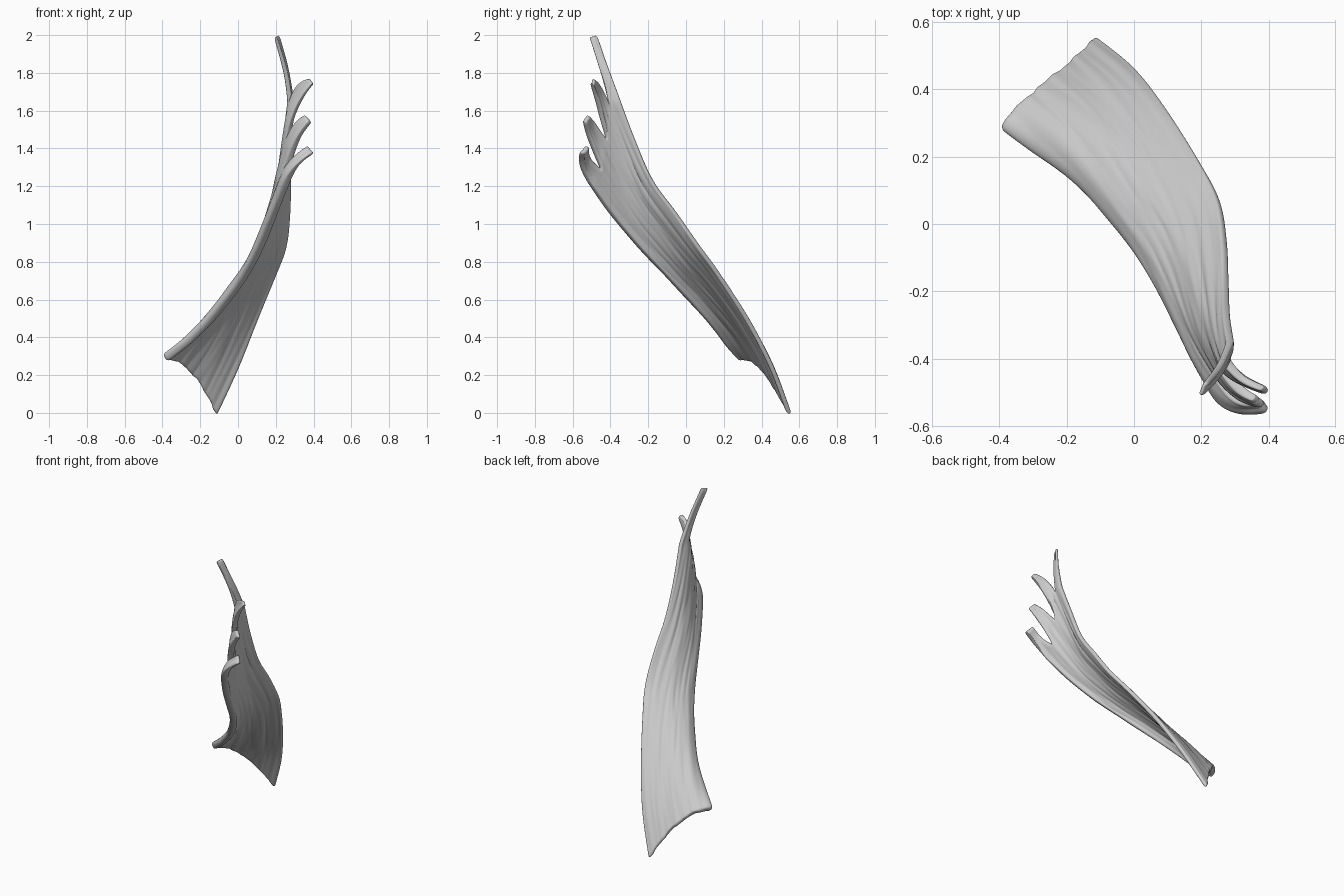
import bpy, bmesh, math, random
from mathutils import Vector, noise

random.seed(4)
cube = bpy.data.objects.get("Cube")
if cube:
    bpy.data.objects.remove(cube)

# Long edges of the twisted sheet, base to crown
LOW_EDGE = [(-.395, .28, .295), (-.265, .20, .41), (-.165, .12, .505), (-.077, .02, .605), (.003, -.08, .705),
            (.063, -.175, .80), (.12, -.29, .925), (.178, -.405, 1.06), (.233, -.503, 1.195)]
HIGH_EDGE = [(-.115, .558, -.012), (0, .465, .24), (.1, .335, .49), (.2, .175, .74), (.253, .065, .89),
             (.272, -.055, 1.06), (.272, -.175, 1.23), (.27, -.27, 1.45), (.28, -.345, 1.65)]
# Crown corners: outer edge, three notches, outer edge
CROWN = [Vector(p) for p in (LOW_EDGE[-1], (.27, -.45, 1.29), (.27, -.42, 1.45),
                             (.277, -.41, 1.64), HIGH_EDGE[-1])]
CROWN_U = [0, .22, .5, .8, 1]
# Prongs: columns, bend point, tip centre, half width at the tip
PRONGS = [(6, (.285, -.56, 1.33), (.385, -.54, 1.395), (-.016, .015, .018)),
          (8, (.30, -.505, 1.50), (.37, -.53, 1.56), (-.013, .012, .015)),
          (8, (.30, -.46, 1.70), (.39, -.495, 1.755), (-.008, .007, .012)),
          (5, (.265, -.425, 1.8), (.205, -.492, 1.995), (.01, .02, .006))]
ROWS, PRONG_ROWS = 44, 9


def along(points, t):
    """Smooth point at t (0 to 1) on a path."""
    x = t * (len(points) - 1)
    i = max(0, min(int(x), len(points) - 2))
    f = x - i
    p = [Vector(points[max(0, min(len(points) - 1, i + k))]) for k in (-1, 0, 1, 2)]
    return (p[1] * 2 + (p[2] - p[0]) * f + (p[0] * 2 - p[1] * 5 + p[2] * 4 - p[3]) * f * f
            + (p[1] * 3 - p[0] - p[2] * 3 + p[3]) * f ** 3) / 2


bm = bmesh.new()
shift = {}
weights = []


def add_vert(co, u, v):
    """Vertex with its belly, curled lip, fibre relief and thickness."""
    fibre = noise.noise(Vector((u * 16, v * 2.5, 0))) * .006
    fibre += noise.noise(Vector((u * 40, v * 5, 3))) * .005
    belly = .05 * math.sin(math.pi * u ** .6)
    lip = .03 * max(0, 1 - u / .16) ** 2 * min(1, v * 10)
    vert = bm.verts.new(co)
    shift[vert] = (belly - lip) * max(0, 1 - .7 * v) + fibre
    weights.append((1 - .5 * u) * (1 - .9 * max(0, v - 1)))
    return vert


def skin(rows):
    for a, b in zip(rows, rows[1:]):
        for i in range(len(a) - 1):
            bm.faces.new((a[i], b[i], b[i + 1], a[i + 1]))


# Columns across the sheet, grouped by prong
columns = [(0.0, CROWN[0])]
for s, prong in enumerate(PRONGS):
    for j in range(1, prong[0] + 1):
        f = j / prong[0]
        columns.append((CROWN_U[s] + (CROWN_U[s + 1] - CROWN_U[s]) * f, CROWN[s].lerp(CROWN[s + 1], f)))

# Main sheet with a ragged base
sheet = []
for r in range(ROWS + 1):
    row = []
    for u, crown in columns:
        v = r / ROWS
        t = v if r else random.uniform(-.006, .006)
        co = along(LOW_EDGE, t).lerp(along(HIGH_EDGE, t), u)
        co += (crown - CROWN[0].lerp(CROWN[-1], u)) * v ** 3
        co += Vector((.03, -.01, .035)) * math.sin(math.pi * u) * (1 - v) ** 6
        row.append(add_vert(co, u, v))
    sheet.append(row)
skin(sheet)

# Prongs growing out of the crown
start = 0
for count, bend, tip, half in PRONGS:
    roots = sheet[-1][start:start + count + 1]
    middle = (roots[0].co + roots[-1].co) / 2
    rows = [roots]
    for r in range(1, PRONG_ROWS + 1):
        s = r / PRONG_ROWS
        row = []
        for j, root in enumerate(roots):
            side = 2 * j / count - 1
            ctrl = Vector(bend) + (root.co - middle) * .65
            end = Vector(tip) + Vector(half) * side
            co = root.co * (1 - s) ** 2 + ctrl * 2 * s * (1 - s) + end * s * s
            row.append(add_vert(co, columns[start + j][0], 1 + s * .4))
        rows.append(row)
    skin(rows)
    start += count

# Push the relief out along the normals
bm.normal_update()
for vert, amount in shift.items():
    vert.co += vert.normal * amount
for face in bm.faces:
    face.smooth = True
mesh = bpy.data.meshes.new("twisted_frond")
bm.to_mesh(mesh)
bm.free()
frond = bpy.data.objects.new("twisted_frond", mesh)
bpy.context.collection.objects.link(frond)

# Thickness, heavier along the low edge, and rounded rims
group = frond.vertex_groups.new(name="thickness")
for index, weight in enumerate(weights):
    group.add([index], weight, "REPLACE")
solid = frond.modifiers.new("thickness", "SOLIDIFY")
solid.thickness = .048
solid.offset = -.35
solid.vertex_group = group.name
smooth = frond.modifiers.new("rounding", "SUBSURF")
smooth.levels = smooth.render_levels = 2

# Plain grey
grey = bpy.data.materials.new("plain_grey")
grey.use_nodes = True
colour = (.6, .6, .6, 1)
grey.diffuse_color = colour
grey.node_tree.nodes["Principled BSDF"].inputs["Base Color"].default_value = colour
mesh.materials.append(grey)
